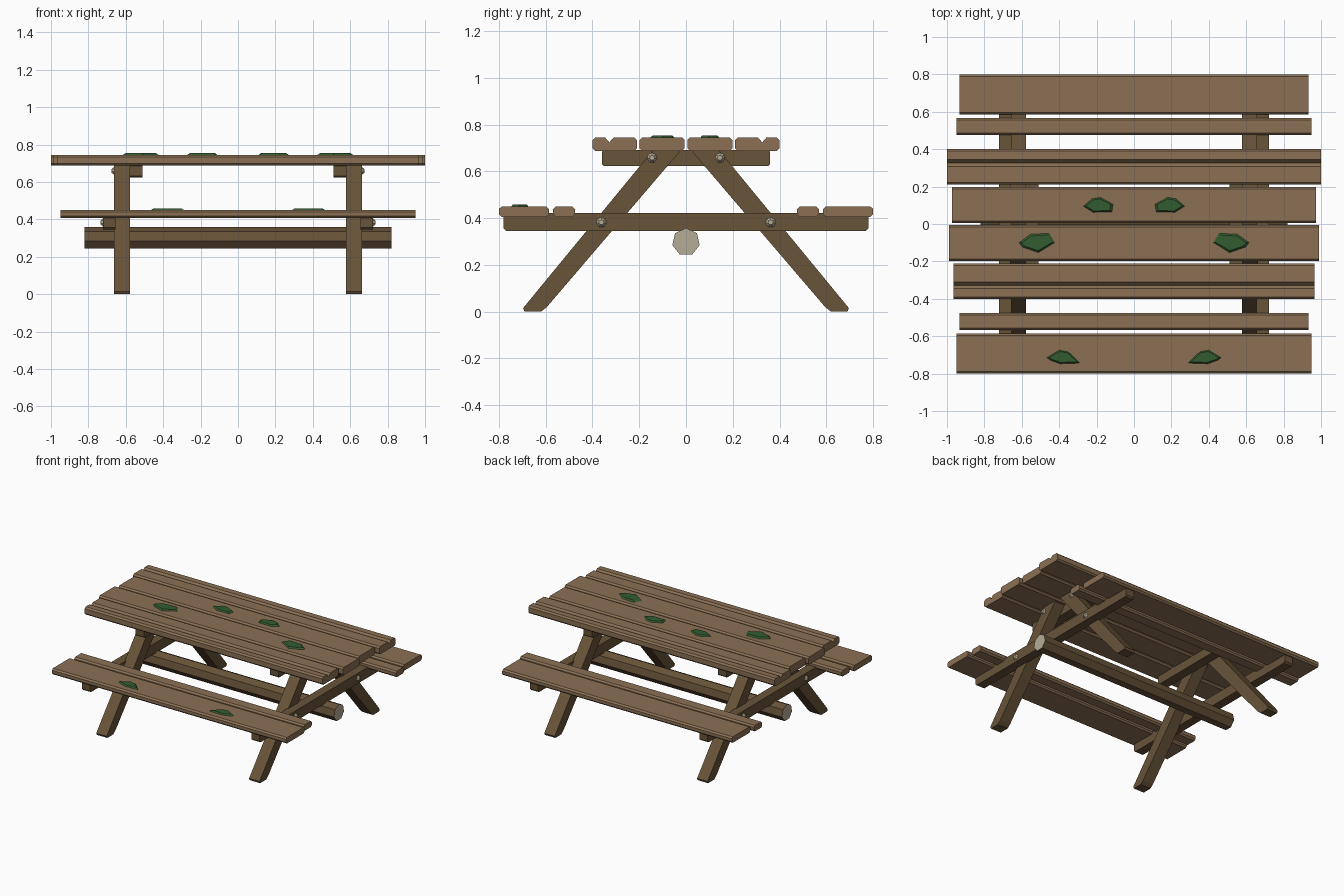
import bpy, bmesh, math

if "Cube" in bpy.data.objects:
    bpy.data.objects.remove(bpy.data.objects["Cube"])


def material(name, r, g, b):
    lin = lambda c: ((c / 255 + 0.055) / 1.055) ** 2.4 if c > 10 else c / 255 / 12.92
    m = bpy.data.materials.new(name)
    m.diffuse_color = (lin(r), lin(g), lin(b), 1)
    m.use_nodes = True
    m.node_tree.nodes["Principled BSDF"].inputs["Base Color"].default_value = m.diffuse_color
    return m


PLANK = material("plank_wood", 139, 112, 84)
BEAM = material("dark_beam_wood", 104, 83, 57)
PALE = material("pale_grey", 182, 172, 150)
MOSS = material("moss_green", 50, 92, 48)


def loft(name, ring_a, ring_b, *mats):
    """Closed solid between two matching rings; second material goes on the caps."""
    bm = bmesh.new()
    a = [bm.verts.new(p) for p in ring_a]
    b = [bm.verts.new(p) for p in ring_b]
    n = len(a)
    caps = [bm.faces.new(a), bm.faces.new(b)]
    for i in range(n):
        bm.faces.new((a[i], a[(i + 1) % n], b[(i + 1) % n], b[i]))
    for f in caps:
        f.material_index = len(mats) - 1
    bmesh.ops.recalc_face_normals(bm, faces=bm.faces)
    me = bpy.data.meshes.new(name)
    bm.to_mesh(me)
    bm.free()
    for m in mats:
        me.materials.append(m)
    ob = bpy.data.objects.new(name, me)
    bpy.context.collection.objects.link(ob)
    return ob


def extrude(name, profile, x0, x1, *mats):
    return loft(name, [(x0, y, z) for y, z in profile], [(x1, y, z) for y, z in profile], *mats)


def chamfered(y0, y1, z0, z1, c=0.011, groove=None):
    pts = [(y0 + c, z0), (y1 - c, z0), (y1, z0 + c), (y1, z1 - c), (y1 - c, z1)]
    if groove is not None:
        pts += [(groove + 0.018, z1), (groove, z1 - 0.021), (groove - 0.018, z1)]
    return pts + [(y0 + c, z1), (y0, z1 - c), (y0, z0 + c)]


def ngon(cy, cz, r, n=7):
    return [(cy + r * math.sin(2 * math.pi * i / n), cz + r * math.cos(2 * math.pi * i / n))
            for i in range(n)]


# Table top boards, the outer two split by a groove: y0, y1, half length, groove
for i, (y0, y1, hx, g) in enumerate([(-0.40, -0.21, 0.965, -0.328), (-0.198, -0.006, 0.99, None),
                                     (0.006, 0.198, 0.973, None), (0.21, 0.40, 1.0, 0.326)]):
    extrude(f"table_board_{i + 1}", chamfered(y0, y1, 0.688, 0.745, groove=g), -hx, hx, PLANK)

# Bench boards
for i, (y0, y1, hx) in enumerate([(-0.80, -0.586, 0.95), (-0.568, -0.475, 0.932),
                                  (0.475, 0.568, 0.95), (0.586, 0.80, 0.932)]):
    extrude(f"bench_board_{i + 1}", chamfered(y0, y1, 0.406, 0.45), -hx, hx, PLANK)

# End frames: table support, seat beam, slanted legs and bolts
LEG = [(0.62, 0), (0.69, 0), (0.697, 0.015), (0.147, 0.684), (0.135, 0.69),
       (0.035, 0.69), (0.027, 0.684), (0.595, 0.02)]
for side, s in (("left", -1), ("right", 1)):
    extrude(f"table_support_{side}", chamfered(-0.36, 0.36, 0.624, 0.692, 0.008),
            s * 0.51, s * 0.58, BEAM)
    extrude(f"seat_beam_{side}", chamfered(-0.78, 0.78, 0.346, 0.422),
            s * 0.655, s * 0.722, BEAM)
    for end, t in (("front", -1), ("back", 1)):
        extrude(f"leg_{end}_{side}", [(t * y, z) for y, z in LEG], s * 0.578, s * 0.663, BEAM)
        for label, y, z, x in (("upper", 0.145, 0.658, 0.66), ("lower", 0.362, 0.382, 0.72)):
            loft(f"{label}_bolt_{end}_{side}",
                 [(s * x, *p) for p in ngon(t * y, z, 0.024)],
                 [(s * (x + 0.015), *p) for p in ngon(t * y, z, 0.011)], PALE)

# Seven-sided log stretcher with pale cut ends
extrude("log_stretcher", ngon(0, 0.298, 0.06), -0.82, 0.82, BEAM, PALE)

# Moss patches, mirrored left and right: centre, base height, outline
PATCHES = [
    ("table_moss_small", -0.19, 0.10, 0.742,
     [(-0.085, -0.005), (-0.035, 0.038), (0.01, 0.045), (0.083, 0.005), (0.075, -0.037), (-0.03, -0.04)]),
    ("table_moss_large", -0.52, -0.10, 0.742,
     [(-0.10, 0.0), (-0.035, 0.048), (0.07, 0.054), (0.10, 0.0), (0.01, -0.056), (-0.08, -0.025)]),
    ("bench_moss", -0.38, -0.71, 0.447,
     [(-0.09, -0.005), (-0.02, 0.038), (0.03, 0.028), (0.095, -0.036), (-0.015, -0.04), (-0.07, -0.02)]),
]
for name, cx, cy, z, outline in PATCHES:
    for side, s in (("left", 1), ("right", -1)):
        loft(f"{name}_{side}",
             [(s * (cx + x), cy + y, z) for x, y in outline],
             [(s * (cx + 0.8 * x), cy + 0.75 * y, z + 0.012) for x, y in outline], MOSS)
